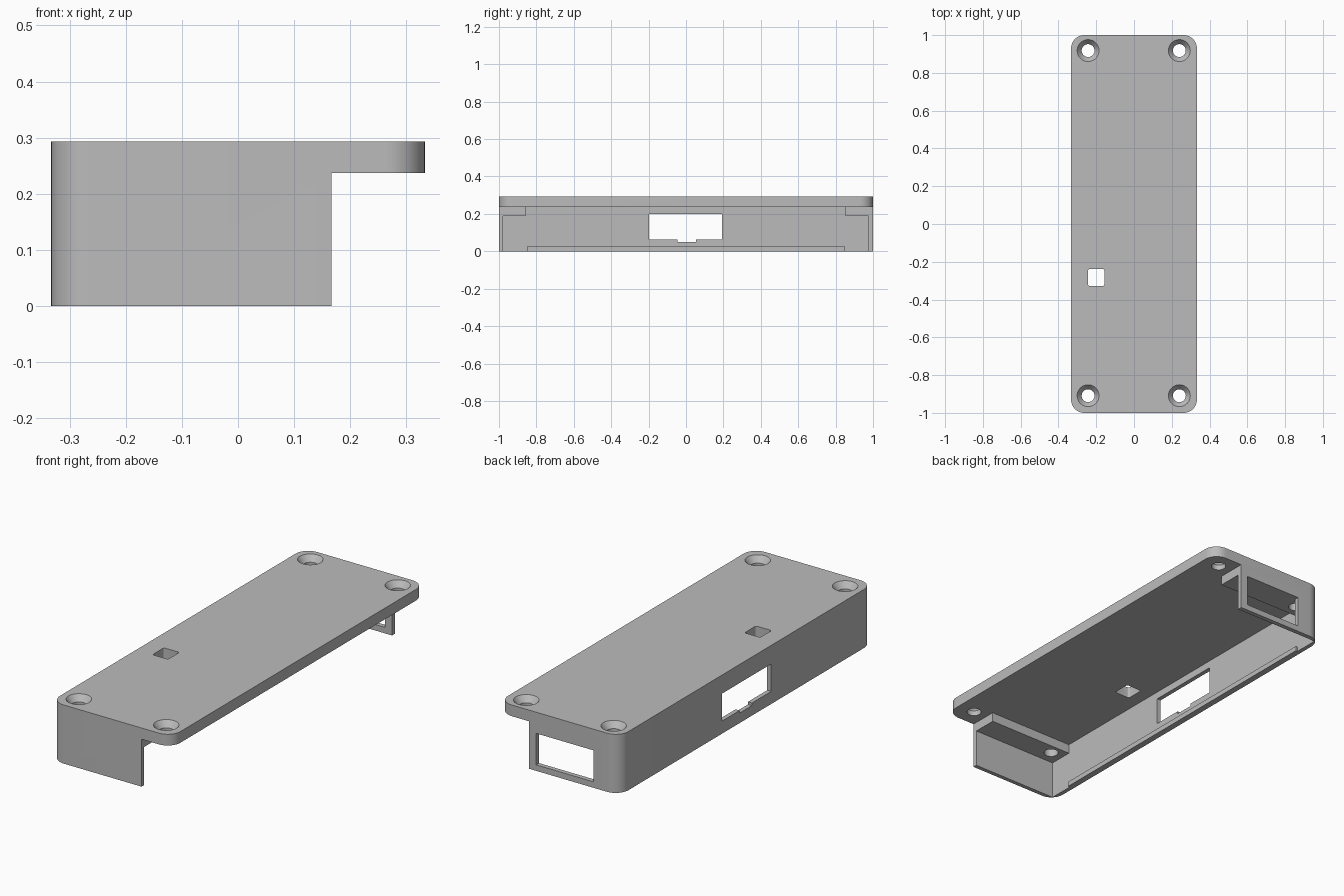
import bpy, bmesh, math

if "Cube" in bpy.data.objects:
    bpy.data.objects.remove(bpy.data.objects["Cube"])

grey = bpy.data.materials.new("mid_grey")
grey.diffuse_color = (0.5, 0.5, 0.5, 1)
grey.use_nodes = True
grey.node_tree.nodes["Principled BSDF"].inputs["Base Color"].default_value = grey.diffuse_color


def make_object(name, bm):
    bmesh.ops.recalc_face_normals(bm, faces=bm.faces)
    mesh = bpy.data.meshes.new(name)
    bm.to_mesh(mesh)
    bm.free()
    mesh.materials.append(grey)
    obj = bpy.data.objects.new(name, mesh)
    bpy.context.collection.objects.link(obj)
    return obj


def prism(name, x, y, z, radius=0, steps=12):
    """Upright box with optionally rounded vertical corners."""
    if radius:
        pts = []
        for i, (sx, sy) in enumerate(((1, 1), (0, 1), (0, 0), (1, 0))):
            cx = x[sx] + (radius if sx == 0 else -radius)
            cy = y[sy] + (radius if sy == 0 else -radius)
            for k in range(steps + 1):
                a = math.pi / 2 * (i + k / steps)
                pts.append((cx + radius * math.cos(a), cy + radius * math.sin(a)))
    else:
        pts = [(x[0], y[0]), (x[1], y[0]), (x[1], y[1]), (x[0], y[1])]
    bm = bmesh.new()
    face = bm.faces.new([bm.verts.new((px, py, z[0])) for px, py in pts])
    ext = bmesh.ops.extrude_face_region(bm, geom=[face])["geom"]
    for v in ext:
        if isinstance(v, bmesh.types.BMVert):
            v.co.z = z[1]
    return make_object(name, bm)


def revolve(name, cx, cy, profile, n=48):
    """Stack of rings (radius, z) closed at both ends."""
    bm = bmesh.new()
    rings = [[bm.verts.new((cx + r * math.cos(2 * math.pi * i / n),
                            cy + r * math.sin(2 * math.pi * i / n), z))
              for i in range(n)] for r, z in profile]
    for lo, hi in zip(rings, rings[1:]):
        for i in range(n):
            j = (i + 1) % n
            bm.faces.new((lo[i], lo[j], hi[j], hi[i]))
    bm.faces.new(rings[0][::-1])
    bm.faces.new(rings[-1])
    return make_object(name, bm)


# Cover body
H = 0.293
PLATE = 0.237
body = prism("cover_body", (-0.333, 0.333), (-1, 1), (0, H), 0.07)

cutters = [
    # Open side under the overhanging plate
    prism("side_cut", (0.167, 0.5), (-1.2, 1.2), (-0.1, PLATE)),
    # Cavity: end pockets below the screw blocks, then the deeper middle
    prism("end_pocket_cut", (-0.311, 0.4), (-0.979, 0.977), (-0.1, 0.19)),
    prism("middle_cut", (-0.311, 0.4), (-0.857, 0.853), (-0.1, PLATE)),
    # Connector window with bottom notch in the long wall
    prism("long_wall_window", (-0.5, -0.25), (-0.197, 0.193), (0.063, 0.2)),
    prism("long_wall_notch", (-0.5, -0.25), (-0.045, 0.053), (0.05, 0.1)),
    # Window in the back wall
    prism("back_window", (-0.19, 0.128), (0.94, 1.2), (0.03, 0.187)),
    # Small light opening in the top
    prism("top_opening", (-0.243, -0.157), (-0.328, -0.238), (0.1, 0.5), 0.01, 4),
]
# Countersunk screw holes
for x in (-0.243, 0.24):
    for y in (-0.909, 0.918):
        cutters.append(revolve("screw_hole", x, y, [
            (0.034, 0.1), (0.034, H - 0.03), (0.058, H), (0.058, H + 0.1)]))

bpy.context.view_layer.objects.active = body
for c in cutters:
    mod = body.modifiers.new("cut", "BOOLEAN")
    mod.operation = "DIFFERENCE"
    mod.solver = "EXACT"
    mod.object = c
    bpy.ops.object.modifier_apply(modifier=mod.name)
    bpy.data.objects.remove(c)

bpy.ops.object.select_all(action="DESELECT")
body.select_set(True)
bpy.ops.object.shade_smooth_by_angle(angle=math.radians(30))

# Snap lip along the inner foot of the long wall
prism("snap_lip", (-0.32, -0.301), (-0.85, 0.85), (0, 0.025))
